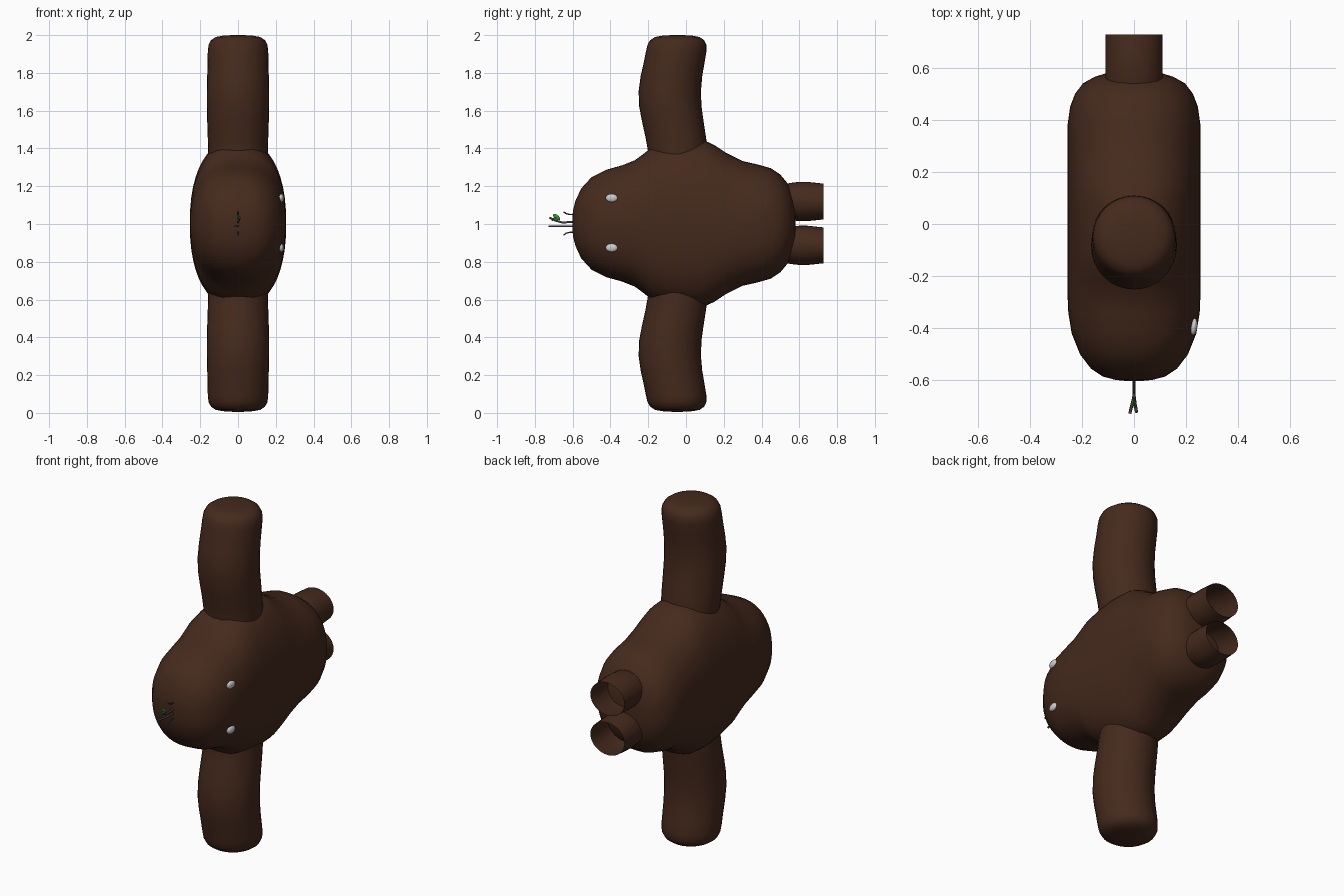
import bpy, bmesh
from math import sin, cos, pi
from mathutils import Vector

if "Cube" in bpy.data.objects:
    bpy.data.objects.remove(bpy.data.objects["Cube"])

MID = 1.003  # height of the symmetry plane


def material(name, rgb):
    m = bpy.data.materials.new(name)
    m.diffuse_color = (*rgb, 1)
    m.use_nodes = True
    m.node_tree.nodes["Principled BSDF"].inputs["Base Color"].default_value = m.diffuse_color
    return m


BROWN = material("dark_brown", (0.06, 0.023, 0.012))
WHITE = material("white", (0.75, 0.75, 0.75))
TWIG = material("twig_grey", (0.06, 0.05, 0.045))
GREEN = material("leaf_green", (0.03, 0.3, 0.03))


def loft(name, rings, u, v, mat, power=2.0, caps=True, n=32):
    """Skin closed superellipse rings given as (centre, half size u, half size v)."""
    bm = bmesh.new()
    u, v = Vector(u), Vector(v)
    loops = []
    for c, a, b in rings:
        loop = []
        for i in range(n):
            t = 2 * pi * i / n
            ct, st = cos(t), sin(t)
            pu = a * (1 if ct > 0 else -1) * abs(ct) ** (2 / power)
            pv = b * (1 if st > 0 else -1) * abs(st) ** (2 / power)
            loop.append(bm.verts.new(Vector(c) + u * pu + v * pv))
        loops.append(loop)
    for p, q in zip(loops, loops[1:]):
        for i in range(n):
            j = (i + 1) % n
            bm.faces.new((p[i], p[j], q[j], q[i]))
    if caps:
        bm.faces.new(loops[0])
        bm.faces.new(loops[-1])
    bmesh.ops.recalc_face_normals(bm, faces=bm.faces)
    for f in bm.faces:
        f.smooth = True
    me = bpy.data.meshes.new(name)
    bm.to_mesh(me)
    bm.free()
    ob = bpy.data.objects.new(name, me)
    bpy.context.collection.objects.link(ob)
    me.materials.append(mat)
    return ob


def ball(name, loc, scale, mat, rot=(0, 0, 0)):
    bpy.ops.mesh.primitive_uv_sphere_add(segments=20, ring_count=12, radius=1, location=loc, rotation=rot)
    ob = bpy.context.object
    ob.name = name
    ob.scale = scale
    bpy.ops.object.shade_smooth()
    ob.data.materials.append(mat)


def twig(name, pts, r, mat=TWIG):
    cu = bpy.data.curves.new(name, 'CURVE')
    cu.dimensions = '3D'
    cu.bevel_depth = r
    cu.bevel_resolution = 1
    cu.use_fill_caps = True
    s = cu.splines.new('POLY')
    s.points.add(len(pts) - 1)
    for p, c in zip(s.points, pts):
        p.co = (*c, 1)
    cu.materials.append(mat)
    bpy.context.collection.objects.link(bpy.data.objects.new(name, cu))


# Body: (y, half width, half height), front to back
body = [(-0.602, 0.03, 0.03), (-0.598, 0.07, 0.07), (-0.585, 0.12, 0.12),
        (-0.555, 0.165, 0.185), (-0.50, 0.207, 0.245), (-0.42, 0.239, 0.285),
        (-0.34, 0.252, 0.307), (-0.27, 0.255, 0.335), (-0.22, 0.255, 0.372),
        (-0.18, 0.255, 0.405), (-0.10, 0.255, 0.43), (0.0, 0.255, 0.445),
        (0.10, 0.255, 0.438), (0.15, 0.255, 0.415), (0.21, 0.255, 0.375),
        (0.30, 0.255, 0.33), (0.38, 0.255, 0.312), (0.45, 0.245, 0.292),
        (0.50, 0.226, 0.258), (0.54, 0.195, 0.21), (0.565, 0.15, 0.155),
        (0.577, 0.11, 0.11), (0.58, 0.05, 0.05)]
loft("body", [((0, y, MID), w, h) for y, w, h in body], (1, 0, 0), (0, 0, 1), BROWN, power=2.3, n=48)

# Arms: (height above the mid plane, y centre, radius), mirrored downward
arm = [(0.25, -0.04, 0.155), (0.38, -0.043, 0.158), (0.45, -0.053, 0.16), (0.54, -0.07, 0.163),
       (0.62, -0.083, 0.165), (0.70, -0.086, 0.165), (0.78, -0.077, 0.163), (0.85, -0.063, 0.161),
       (0.91, -0.052, 0.16), (0.945, -0.048, 0.156), (0.97, -0.047, 0.143),
       (0.987, -0.046, 0.118), (0.994, -0.046, 0.08), (0.997, -0.046, 0.03)]
for name, s in (("upper_arm", 1), ("lower_arm", -1)):
    loft(name, [((0, y, MID + s * d), r, r) for d, y, r in arm], (1, 0, 0), (0, 1, 0), BROWN)

# Legs: open tubes at the back
leg = [(0.50, 0.105, 0.085), (0.55, 0.11, 0.098), (0.60, 0.11, 0.104),
       (0.64, 0.11, 0.104), (0.68, 0.11, 0.10), (0.727, 0.11, 0.095)]
for name, s in (("upper_leg", 1), ("lower_leg", -1)):
    loft(name, [((0, y, MID + s * 0.116), a, b) for y, a, b in leg],
         (1, 0, 0), (0, 0, 1), BROWN, caps=False)

# Eyes on the right side
for name, z in (("upper_eye", 1.138), ("lower_eye", 0.874)):
    ball(name, (0.23, -0.394, z), (0.013, 0.032, 0.022), WHITE, (0, 0, -0.12))

# Twigs and leaves on the front end
twig("straight_twig", [(0, -0.58, 0.988), (0, -0.66, 0.988), (-0.016, -0.727, 0.988)], 0.006)
twig("bent_twig", [(0, -0.58, 1.012), (0, -0.655, 1.008), (0.004, -0.69, 1.018), (0.010, -0.722, 1.034)], 0.006)
for name, s in (("upper_hair", 1), ("lower_hair", -1)):
    twig(name, [(0, -0.58, MID + s * 0.047), (0, -0.615, MID + s * 0.047),
                (0, -0.635, MID + s * 0.052), (0, -0.648, MID + s * 0.062)], 0.004)
ball("large_leaf", (0, -0.685, 1.037), (0.004, 0.023, 0.011), GREEN, (-0.7, 0, 0))
ball("small_leaf", (0.004, -0.70, 1.026), (0.004, 0.014, 0.007), GREEN, (0.5, 0, 0))
